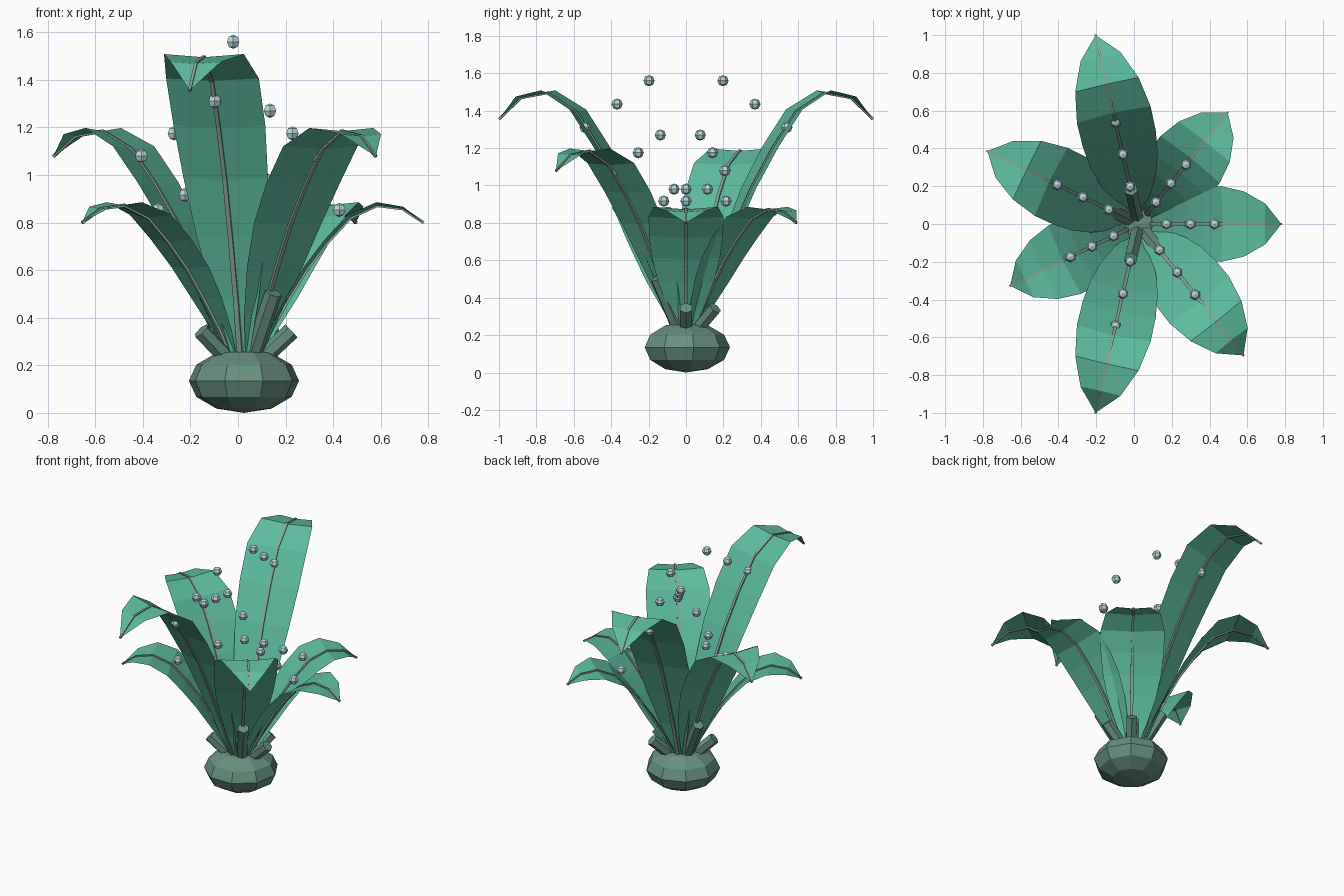
import bpy, bmesh, math
from mathutils import Vector, Matrix

if "Cube" in bpy.data.objects:
    bpy.data.objects.remove(bpy.data.objects["Cube"])

CENTER = Vector((0.025, 0, 0))


def material(name, rgb):
    m = bpy.data.materials.new(name)
    m.use_nodes = True
    m.diffuse_color = (*rgb, 1)
    m.node_tree.nodes["Principled BSDF"].inputs["Base Color"].default_value = (*rgb, 1)
    return m


leaf_green = material("leaf green", (0.11, 0.50, 0.345))
stem_green = material("dull stem green", (0.13, 0.28, 0.21))
vein_green = material("greyish vein green", (0.24, 0.38, 0.31))
dew_grey = material("pale dew grey", (0.48, 0.68, 0.70))


def mesh_object(name, bm, mat):
    mesh = bpy.data.meshes.new(name)
    bm.to_mesh(mesh)
    bm.free()
    mesh.materials.append(mat)
    ob = bpy.data.objects.new(name, mesh)
    bpy.context.collection.objects.link(ob)
    return ob


def ball(name, at, radius, height, segments, rings, mat):
    bm = bmesh.new()
    bmesh.ops.create_uvsphere(bm, u_segments=segments, v_segments=rings, radius=1)
    bmesh.ops.scale(bm, vec=(radius, radius, height), verts=bm.verts)
    bmesh.ops.translate(bm, vec=at, verts=bm.verts)
    return mesh_object(name, bm, mat)


# Arching midrib as (radius, height, half width) of the tallest leaf
PROFILE = [(0.06, 0.20, 0.03), (0.15, 0.48, 0.097), (0.253, 0.74, 0.15),
           (0.357, 0.98, 0.182), (0.477, 1.20, 0.198), (0.605, 1.395, 0.2),
           (0.76, 1.495, 0.172), (0.905, 1.468, 0.108), (1.025, 1.355, 0.0)]


def leaf(name, turn, reach, rise):
    spine = [Vector((r * reach, 0, 0.2 + (z - 0.2) * rise)) for r, z, w in PROFILE]
    bm = bmesh.new()
    rows = []
    for i, p in enumerate(spine):
        w = PROFILE[i][2]
        tangent = (spine[min(i + 1, len(spine) - 1)] - spine[max(i - 1, 0)]).normalized()
        lift = Vector((-tangent.z, 0, tangent.x)) * w * 0.08
        row = [p] if w == 0 else [p + lift + Vector((0, -w, 0)), p, p + lift + Vector((0, w, 0))]
        rows.append([bm.verts.new(turn @ v) for v in row])
    for a, b in zip(rows, rows[1:]):
        for k in range(2):
            if len(b) == 1:
                bm.faces.new((a[k], b[0], a[k + 1]))
            else:
                bm.faces.new((a[k], b[k], b[k + 1], a[k + 1]))
    mesh_object(name, bm, leaf_green)

    # Thin square vein along the fold
    bm = bmesh.new()
    loops = []
    for i, p in enumerate(spine):
        tangent = (spine[min(i + 1, len(spine) - 1)] - spine[max(i - 1, 0)]).normalized()
        up = Vector((-tangent.z, 0, tangent.x))
        size = 0.011 * (1 - 0.5 * i / len(spine))
        loops.append([bm.verts.new(turn @ (p + up * (size * u) + Vector((0, size * s, 0))))
                      for s, u in ((1, 1), (-1, 1), (-1, -1), (1, -1))])
    for a, b in zip(loops, loops[1:]):
        for k in range(4):
            bm.faces.new((a[k], a[(k + 1) % 4], b[(k + 1) % 4], b[k]))
    bm.faces.new(loops[0])
    bm.faces.new(loops[-1])
    bmesh.ops.recalc_face_normals(bm, faces=bm.faces)
    mesh_object(name + "_vein", bm, vein_green)


def stub(name, turn, end):
    start = Vector((0.025, 0, 0.18))
    axis = end - start
    bm = bmesh.new()
    bmesh.ops.create_cone(bm, cap_ends=True, segments=6, radius1=0.037,
                          radius2=0.037, depth=axis.length)
    place = Matrix.Translation((start + end) / 2) @ axis.to_track_quat("Z", "Y").to_matrix().to_4x4()
    bmesh.ops.transform(bm, matrix=turn @ place, verts=bm.verts)
    mesh_object(name, bm, stem_green)


# Faceted bulb
ball("bulb", CENTER + Vector((0, 0, 0.135)), 0.235, 0.135, 9, 6, stem_green)

# Size classes: leaf reach, leaf rise, stub end, bead reach, top bead height, bead drop
SIZES = [(0.737, 0.519, (0.2, 0, 0.345), 0.725, 0.98, 0.0635),
         (1.0, 1.0, (0.19, 0, 0.71), 1.0, 1.56, 0.125),
         (0.868, 0.76, (0.2, 0, 0.505), 0.865, 1.27, 0.095)]

# Seven leaves around the bulb, each with a stub and three beads
for i in range(7):
    reach, rise, stub_end, bead_reach, bead_top, drop = SIZES[i % 3]
    turn = Matrix.Translation(CENTER) @ Matrix.Rotation(math.tau * (i + 1) / 7, 4, "Z")
    leaf(f"leaf_{i + 1}", turn, reach, rise)
    stub(f"stub_{i + 1}", turn, Vector(stub_end))
    for k in range(3):
        at = Vector(((0.203 + 0.175 * k) * bead_reach, 0, bead_top - drop * k))
        ball(f"bead_{i + 1}_{k + 1}", turn @ at, 0.03, 0.03, 6, 4, dew_grey)
